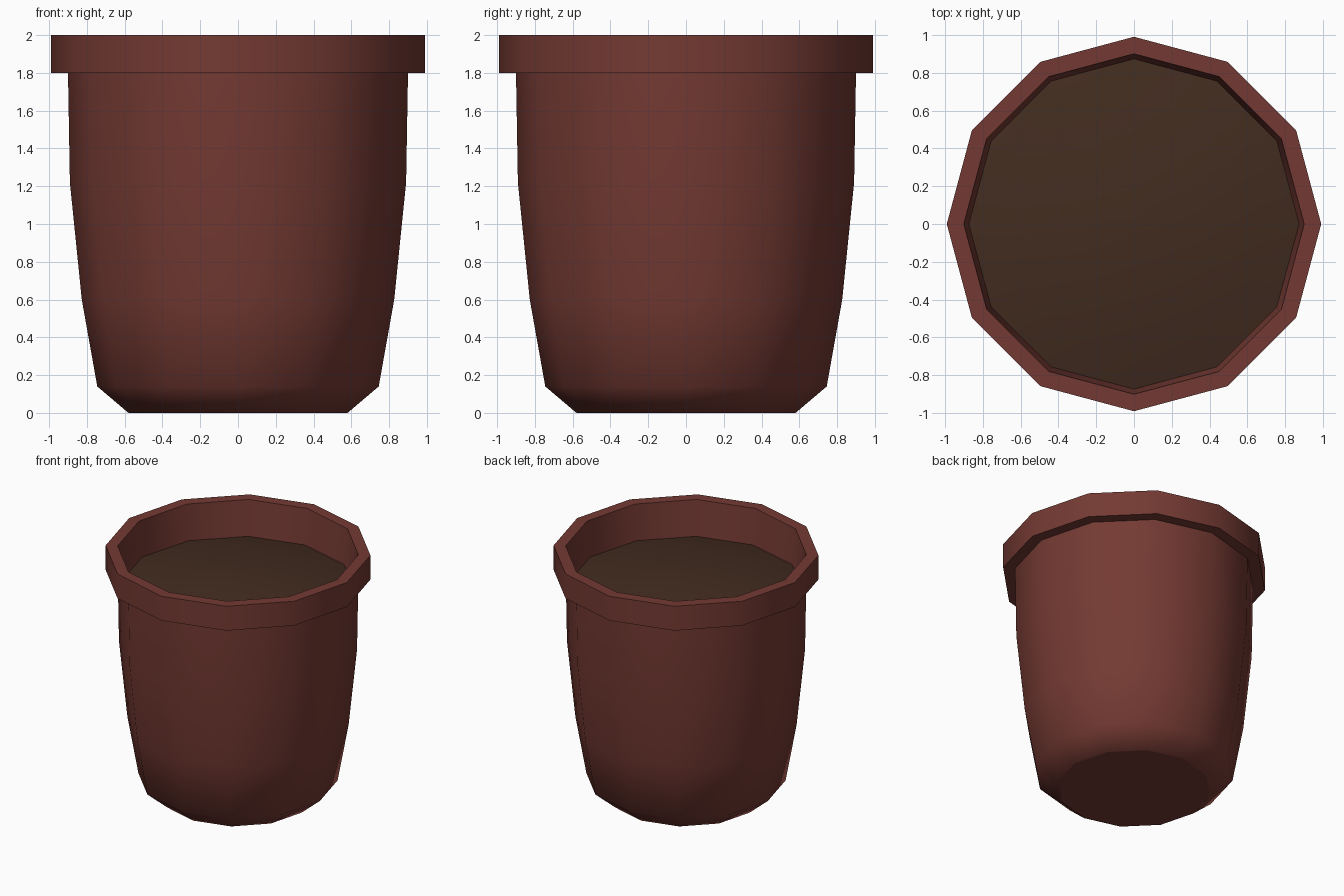
import bpy, bmesh, math

if "Cube" in bpy.data.objects:
    bpy.data.objects.remove(bpy.data.objects["Cube"])

SIDES = 12


def material(name, rgb):
    m = bpy.data.materials.new(name)
    m.diffuse_color = (*rgb, 1.0)
    m.use_nodes = True
    m.node_tree.nodes["Principled BSDF"].inputs["Base Color"].default_value = m.diffuse_color
    return m


def lathe(name, profile, mat, cap_first=False, cap_last=False, sharp_rings=()):
    """Spin (radius, z) points into a faceted body; chosen rings stay sharp."""
    bm = bmesh.new()
    rings = []
    for r, z in profile:
        rings.append([bm.verts.new((r * math.cos(2 * math.pi * i / SIDES),
                                    r * math.sin(2 * math.pi * i / SIDES), z))
                      for i in range(SIDES)])
    for a, b in zip(rings, rings[1:]):
        for i in range(SIDES):
            j = (i + 1) % SIDES
            bm.faces.new((a[i], a[j], b[j], b[i]))
    if cap_first:
        bm.faces.new(rings[0][::-1])
    if cap_last:
        bm.faces.new(rings[-1])
    for f in bm.faces:
        f.smooth = True
    for k in sharp_rings:
        for i in range(SIDES):
            e = bm.edges.get((rings[k][i], rings[k][(i + 1) % SIDES]))
            e.smooth = False
    me = bpy.data.meshes.new(name)
    bm.to_mesh(me)
    bm.free()
    me.materials.append(mat)
    ob = bpy.data.objects.new(name, me)
    bpy.context.collection.objects.link(ob)
    return ob


terracotta = material("terracotta", (0.175, 0.042, 0.033))
earth = material("dark soil", (0.055, 0.025, 0.014))

# Pot: flat base, softened foot, tapered wall, overhanging rim, inner lip
lathe("pot", [(0.565, 0.0), (0.58, 0.0), (0.745, 0.14), (0.827, 0.6), (0.89, 1.22),
              (0.90, 1.8), (0.99, 1.8), (0.99, 2.0), (0.90, 2.0), (0.873, 1.71)],
      terracotta, cap_first=True, sharp_rings=(5, 6, 7, 8))

# Soil: gently mounded disc filling the pot
SOIL_R, SOIL_Z, MOUND = 0.873, 1.71, 0.11
lathe("soil", [(SOIL_R * t, SOIL_Z + MOUND * (1 - t * t))
               for t in (1, 0.8, 0.6, 0.4, 0.2, 0.02)],
      earth, cap_last=True)
